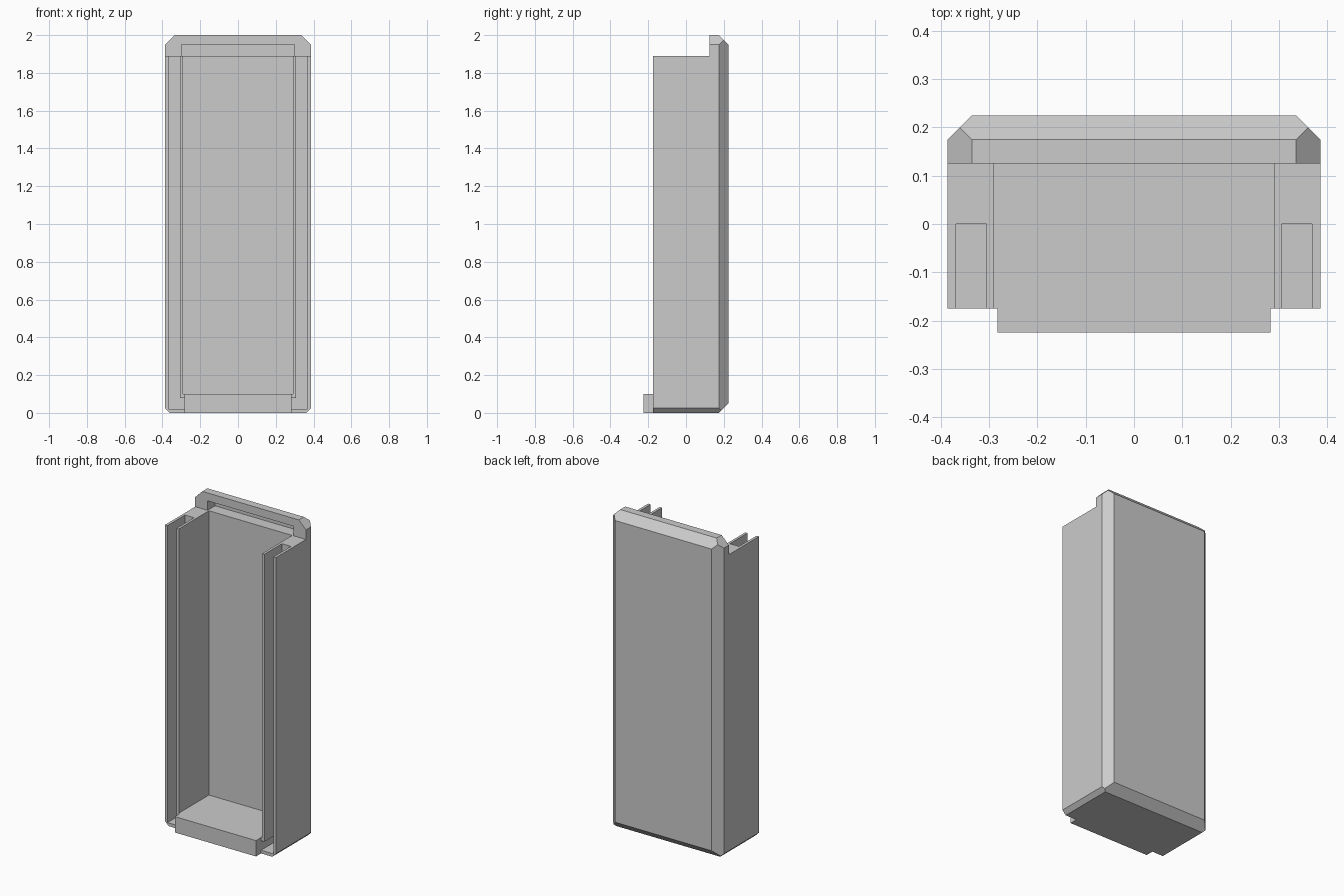
import bpy
import bmesh
from mathutils import Vector

old = bpy.data.objects.get("Cube")
if old:
    bpy.data.objects.remove(old, do_unlink=True)

grey = bpy.data.materials.new("light_grey")
grey.use_nodes = True
colour = (0.6, 0.6, 0.6, 1)
grey.diffuse_color = colour
grey.node_tree.nodes["Principled BSDF"].inputs["Base Color"].default_value = colour


def box(name, x, y, z, planes=()):
    """Box from ranges, with its corners sliced off by (point, normal) planes."""
    bm = bmesh.new()
    bmesh.ops.create_cube(bm, size=1)
    for v in bm.verts:
        for i, (lo, hi) in enumerate((x, y, z)):
            v.co[i] = hi if v.co[i] > 0 else lo
    for point, normal in planes:
        cut = bmesh.ops.bisect_plane(
            bm, geom=bm.verts[:] + bm.edges[:] + bm.faces[:],
            plane_co=point, plane_no=Vector(normal), clear_outer=True)
        rim = [e for e in cut["geom_cut"] if isinstance(e, bmesh.types.BMEdge)]
        bmesh.ops.contextual_create(bm, geom=rim)
    bmesh.ops.recalc_face_normals(bm, faces=bm.faces)
    mesh = bpy.data.meshes.new(name)
    bm.to_mesh(mesh)
    bm.free()
    mesh.materials.append(grey)
    ob = bpy.data.objects.new(name, mesh)
    bpy.context.collection.objects.link(ob)
    return ob


def combine(target, tool, operation):
    """Apply a boolean, then discard the tool."""
    tool.hide_render = True
    mod = target.modifiers.new(tool.name, "BOOLEAN")
    mod.operation = operation
    mod.solver = "EXACT"
    mod.object = tool
    bpy.context.view_layer.objects.active = target
    bpy.ops.object.modifier_apply(modifier=mod.name)
    bpy.data.objects.remove(tool, do_unlink=True)


W, FRONT, BACK, TOP = 0.386, -0.175, 0.225, 2.0
RIM, LIP = 1.89, 0.125

# Chamfers on the back, the top corners and the bottom corners
chamfers = [((0, BACK, TOP - 0.05), (0, 1, 1)), ((0, BACK, 0.05), (0, 1, -1))]
for s in (-1, 1):
    chamfers += [((s * W, BACK - 0.05, 0), (s, 1, 0)),
                 ((s * W, 0, TOP - 0.05), (s, 0, 1)),
                 ((s * W, 0, 0.025), (s, 0, -1))]
housing = box("housing", (-W, W), (FRONT, BACK), (0, TOP), chamfers)

# Step below the top lip, main cavity and recess under the lip
combine(housing, box("step_cutter", (-1, 1), (-1, LIP), (RIM, 3)), "DIFFERENCE")
combine(housing, box("cavity_cutter", (-0.29, 0.29), (-1, LIP), (0.1, 3)), "DIFFERENCE")
combine(housing, box("recess_cutter", (-0.3, 0.3), (0.05, 0.2), (RIM, 1.95)), "DIFFERENCE")

# Side slots, widening inward beneath the inner walls
for s in (-1, 1):
    slot = sorted((s * 0.306, s * 0.369))
    foot = sorted((s * 0.283, s * 0.369))
    combine(housing, box("slot_cutter", slot, (-1, 0), (0.02, 3)), "DIFFERENCE")
    combine(housing, box("foot_cutter", foot, (-1, 0), (0.02, 0.08)), "DIFFERENCE")

# Bottom sill projecting at the front
combine(housing, box("sill", (-0.283, 0.283), (-0.225, -0.1), (0, 0.1)), "UNION")
